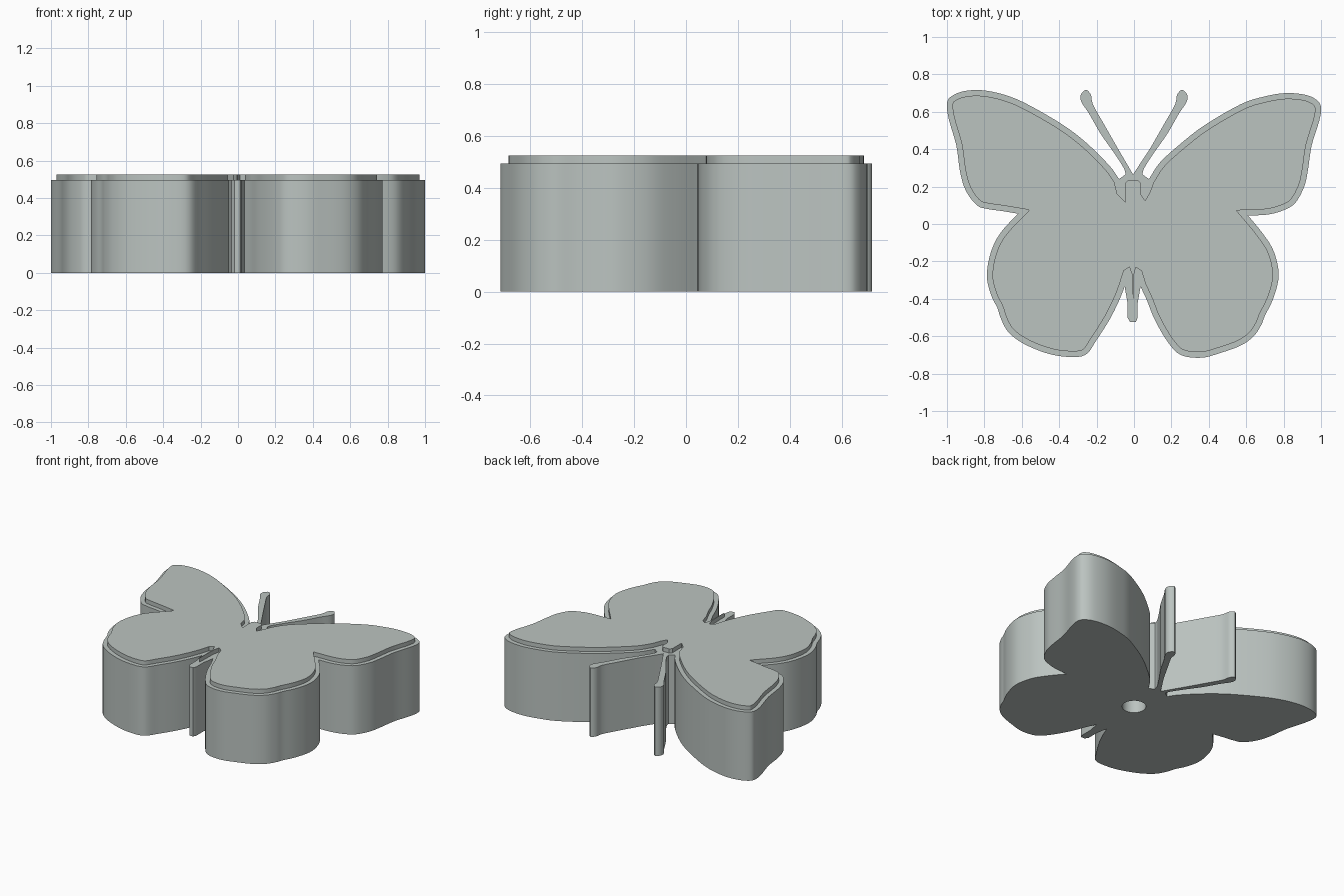
import bpy, bmesh, math
from mathutils import Vector

if "Cube" in bpy.data.objects:
    bpy.data.objects.remove(bpy.data.objects["Cube"], do_unlink=True)

BLOCK_TOP, PLATE_TOP, INSET = 0.495, 0.525, 0.03

# Wing edges, shoulder to notch and notch to tail, with x measured outward
right_upper = [(.08, .24), (.14, .33), (.25, .43), (.38, .53), (.57, .64), (.69, .68),
               (.81, .7), (.92, .69), (.98, .66), (1, .62), (.99, .55), (.95, .42),
               (.93, .29), (.91, .2), (.86, .11), (.79, .07), (.71, .05), (.61, .045)]
right_lower = [(.61, .045), (.68, -.04), (.74, -.13), (.77, -.23), (.77, -.31), (.74, -.41),
               (.7, -.49), (.68, -.54), (.64, -.6), (.57, -.65), (.46, -.69), (.36, -.715),
               (.25, -.7), (.18, -.63), (.11, -.51), (.07, -.41), (.035, -.335)]
left_upper = [(.08, .24), (.13, .31), (.25, .43), (.38, .53), (.57, .64), (.69, .69),
              (.81, .715), (.91, .71), (.98, .68), (1, .64), (.99, .56), (.95, .42),
              (.93, .28), (.9, .18), (.84, .1), (.78, .08), (.71, .07), (.62, .055)]
left_lower = [(.62, .055), (.7, -.03), (.75, -.11), (.78, -.21), (.785, -.3), (.76, -.39),
              (.73, -.45), (.71, -.51), (.67, -.58), (.59, -.64), (.47, -.69), (.36, -.71),
              (.26, -.7), (.2, -.62), (.13, -.51), (.08, -.41), (.05, -.335)]

# Antenna from the fork around the tip and back to the shoulder
antenna_edge = [(.09, .41), (.17, .55), (.22, .64), (.23, .69), (.257, .717), (.285, .69),
                (.28, .65), (.24, .59), (.18, .485), (.11, .385), (.055, .3), (.045, .265)]

# Body pieces that join the two wings
tail_tip = [(.02, -.42), (.02, -.5), (.01, -.525), (-.02, -.525), (-.035, -.5), (-.035, -.42)]
plate_tail = [(.04, -.25), (.01, -.23), (0, -.27), (-.005, -.43), (-.01, -.27),
              (-.025, -.23), (-.055, -.25)]
plate_neck = [(-.09, .16), (-.045, .115), (-.045, .22), (-.03, .235), (.02, .235),
              (.035, .22), (.035, .16), (.06, .125), (.085, .17)]


def spline(points, steps=4):
    """Smooth curve through the points."""
    p = [Vector(q) for q in points]
    p = [2 * p[0] - p[1]] + p + [2 * p[-1] - p[-2]]
    curve = []
    for a, b, c, d in zip(p, p[1:], p[2:], p[3:]):
        for i in range(steps):
            t = i / steps
            curve.append(.5 * (2 * b + (c - a) * t + (2 * a - 5 * b + 4 * c - d) * t ** 2
                               + (3 * b - a - 3 * c + d) * t ** 3))
    return curve + [p[-2]]


def inset(curve, distance):
    """Mitred offset towards the inside of a wing edge."""
    result = []
    for i, point in enumerate(curve):
        before = point - curve[i - 1] if i else curve[1] - point
        after = curve[i + 1] - point if i + 1 < len(curve) else before
        n1, n2 = [Vector((d.y, -d.x)).normalized() for d in (before, after)]
        middle = (n1 + n2).normalized()
        result.append(point + middle * distance / max(middle.dot(n1), .4))
    return result


def mirror(curve):
    return [Vector((-q[0], q[1])) for q in curve]


def prism(name, outline, low, high, material):
    """Extrude a closed outline between two heights."""
    bm = bmesh.new()
    face = bm.faces.new([bm.verts.new((q[0], q[1], low)) for q in outline])
    top = bmesh.ops.extrude_face_region(bm, geom=[face], use_keep_orig=True)["geom"]
    moved = [v for v in top if isinstance(v, bmesh.types.BMVert)]
    bmesh.ops.translate(bm, vec=(0, 0, high - low), verts=moved)
    bmesh.ops.recalc_face_normals(bm, faces=bm.faces)
    mesh = bpy.data.meshes.new(name)
    bm.to_mesh(mesh)
    bm.free()
    mesh.materials.append(material)
    obj = bpy.data.objects.new(name, mesh)
    bpy.context.collection.objects.link(obj)
    return obj


def shade(obj):
    bpy.ops.object.select_all(action="DESELECT")
    obj.select_set(True)
    bpy.context.view_layer.objects.active = obj
    bpy.ops.object.shade_smooth_by_angle(angle=math.radians(30))


grey = bpy.data.materials.new("pale_grey")
grey.use_nodes = True
grey.diffuse_color = (.5, .55, .53, 1)
grey.node_tree.nodes["Principled BSDF"].inputs["Base Color"].default_value = grey.diffuse_color

right_wing = spline(right_upper)[:-1] + spline(right_lower)
left_wing = spline(left_upper)[:-1] + spline(left_lower)
antenna = spline(antenna_edge, 3)

# Thick butterfly block with antennae and tail
fork = [(-.005, .265)]
block_outline = (fork + antenna + right_wing + tail_tip + mirror(left_wing)[::-1]
                 + mirror(antenna)[::-1])
block = prism("butterfly_block", block_outline, 0, BLOCK_TOP, grey)

# Round blind socket in the underside
circle = [(.078 * math.cos(a * math.tau / 48), .078 * math.sin(a * math.tau / 48))
          for a in range(48)]
cutter = prism("socket_cutter", circle, -.1, .35, grey)
cutter.hide_render = True
cut = block.modifiers.new("socket", "BOOLEAN")
cut.operation, cut.solver, cut.object = "DIFFERENCE", "EXACT", cutter
bpy.context.view_layer.objects.active = block
bpy.ops.object.modifier_apply(modifier=cut.name)
bpy.data.objects.remove(cutter, do_unlink=True)
shade(block)

# Thin raised plate set in from the edge
plate_outline = (plate_neck + inset(right_wing, INSET) + plate_tail
                 + mirror(inset(left_wing, INSET))[::-1])
plate = prism("raised_top_plate", plate_outline, BLOCK_TOP - .01, PLATE_TOP, grey)
shade(plate)
